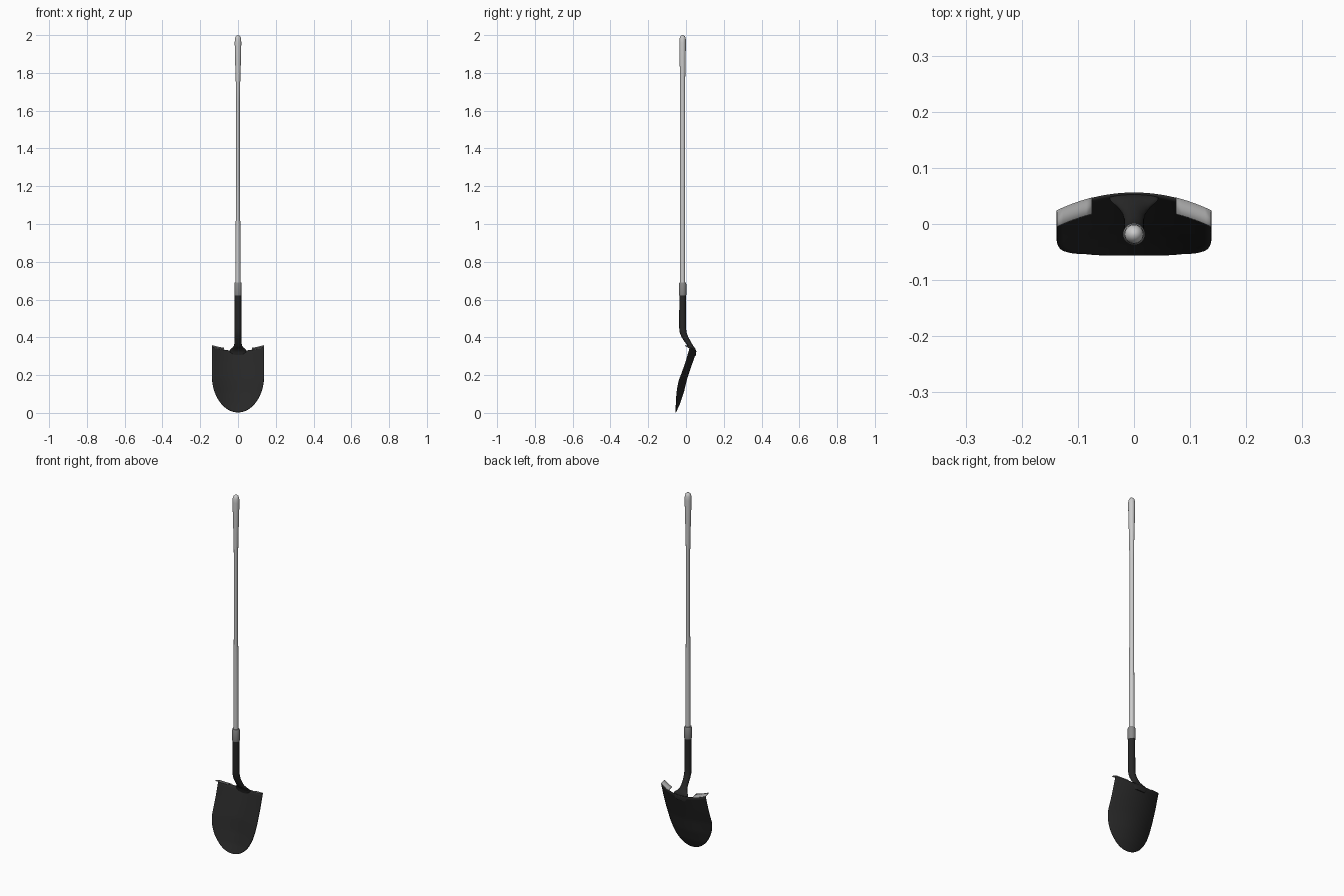
import bpy, bmesh, math

if "Cube" in bpy.data.objects:
    bpy.data.objects.remove(bpy.data.objects["Cube"])


def material(name, value):
    m = bpy.data.materials.new(name)
    m.diffuse_color = (value, value, value, 1)
    m.use_nodes = True
    m.node_tree.nodes["Principled BSDF"].inputs["Base Color"].default_value = m.diffuse_color
    return m


dark = material("dark_steel", 0.02)
worn = material("worn_steel", 0.35)
grey = material("collar_grey", 0.25)


def finish(name, bm, mat=None, angle=40):
    bmesh.ops.remove_doubles(bm, verts=bm.verts, dist=1e-5)
    bmesh.ops.recalc_face_normals(bm, faces=bm.faces)
    me = bpy.data.meshes.new(name)
    bm.to_mesh(me)
    bm.free()
    ob = bpy.data.objects.new(name, me)
    bpy.context.collection.objects.link(ob)
    if mat:
        me.materials.append(mat)
    bpy.ops.object.select_all(action='DESELECT')
    ob.select_set(True)
    bpy.context.view_layer.objects.active = ob
    bpy.ops.object.shade_smooth_by_angle(angle=math.radians(angle))
    return ob


def loft(name, sections, mat=None, sides=24):
    """Sections are (y, z, x radius, y radius)."""
    bm = bmesh.new()
    rings = []
    for y, z, rx, ry in sections:
        rings.append([bm.verts.new((rx * math.cos(a), y + ry * math.sin(a), z))
                      for a in (2 * math.pi * i / sides for i in range(sides))])
    for a, b in zip(rings, rings[1:]):
        for i in range(sides):
            j = (i + 1) % sides
            bm.faces.new((a[i], a[j], b[j], b[i]))
    bm.faces.new(rings[0][::-1])
    bm.faces.new(rings[-1])
    return finish(name, bm, mat)


def sheet(name, rows, mat, thickness):
    bm = bmesh.new()
    grid = [[bm.verts.new(p) for p in row] for row in rows]
    for a, b in zip(grid, grid[1:]):
        for i in range(len(a) - 1):
            bm.faces.new((a[i], a[i + 1], b[i + 1], b[i]))
    bmesh.ops.dissolve_degenerate(bm, dist=1e-5, edges=bm.edges)
    ob = finish(name, bm, mat)
    mod = ob.modifiers.new("thickness", 'SOLIDIFY')
    mod.thickness = thickness
    mod.offset = 0
    return ob


def interp(table, z):
    for (z0, v0), (z1, v1) in zip(table, table[1:]):
        if z <= z1:
            return v0 + (v1 - v0) * (z - z0) / (z1 - z0)
    return table[-1][1]


# Handle with an oval shaft and a swollen grip
Y = -0.018
loft("handle", [(Y, z, rx, ry) for z, rx, ry in [
    (0.64, .013, .014), (0.95, .0125, .014), (1.12, .011, .0135), (1.25, .0095, .013),
    (1.65, .0095, .013), (1.78, .0125, .014), (1.88, .016, .016), (1.96, .0175, .0175),
    (1.982, .0165, .0165), (1.993, .0125, .0125), (1.998, .007, .007), (2.0, .002, .002)]])

# Collar where the handle enters the socket
loft("collar", [(Y, z, r, r) for z, r in [
    (0.622, .0185), (0.627, .0198), (0.682, .0198), (0.69, .017), (0.691, .013)]], grey)

# Bent socket flaring into the blade
loft("socket", [
    (Y, 0.63, .0175, .0175), (Y, 0.45, .018, .018), (-.015, 0.425, .018, .018),
    (-.006, 0.402, .0175, .018), (.008, 0.378, .0175, .017), (.022, 0.357, .021, .015),
    (.033, 0.345, .030, .013), (.042, 0.336, .042, .009), (.048, 0.322, .044, .006),
    (.048, 0.300, .030, .003)], dark)

# Blade: dished plate, centre line and dish depth vary with height
W, TIP = 0.137, 0.003
CENTRE = [(0, -.056), (.05, -.033), (.11, -.013), (.18, .004), (.24, .024), (.33, .055)]
DISH = [(0, .045), (.12, .043), (.18, .038), (.25, .032), (.35, .032)]


def blade_point(x, z):
    u2 = (x / W) ** 2
    return (x, interp(CENTRE, z) - interp(DISH, z) * u2, z + 0.02 * u2 * max(0, z - .2) / .128)


def half_width(z):
    t = max(0, (0.19 - z) / (0.19 - TIP))
    return W * math.sqrt(max(0, 1 - t ** 1.9))


heights = [TIP + (0.328 - TIP) * (i / 32) ** 1.5 for i in range(33)]
sheet("blade", [[blade_point(half_width(z) * j / 14, z) for j in range(-14, 15)]
                for z in heights], dark, 0.004)

# Foot steps folded forward from the top edge
for side, name in ((-1, "left_step"), (1, "right_step")):
    top = [blade_point(side * (.075 + (W - .075) * j / 6), 0.328) for j in range(7)]
    sheet(name, [[(x, y + .002 - .029 * k, z + .009 * k) for x, y, z in top]
                 for k in (0, .5, 1)], worn, 0.004)
